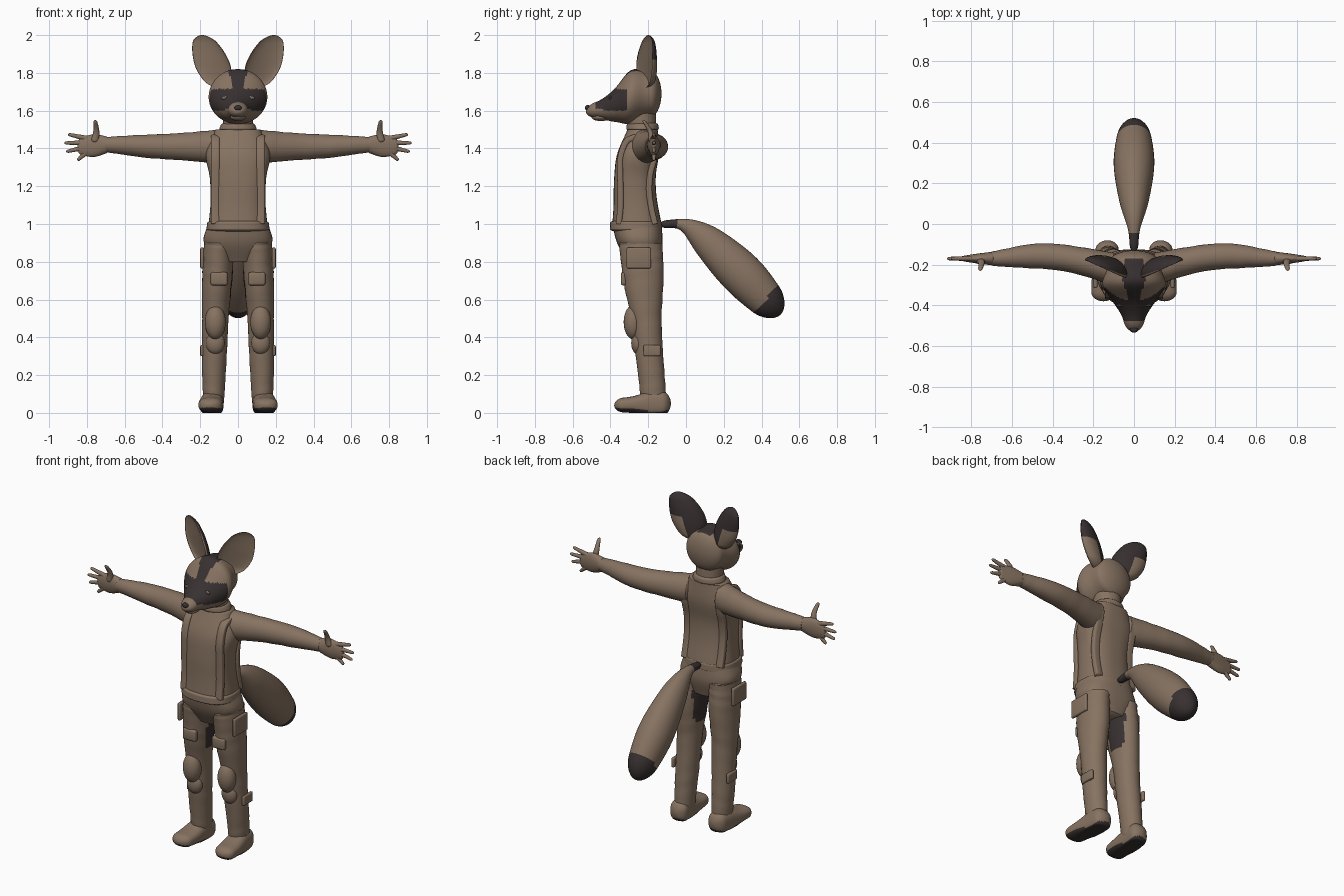
import bpy, bmesh, math
from mathutils import Vector
from mathutils.bvhtree import BVHTree

default_cube = bpy.data.objects.get("Cube")
if default_cube:
    bpy.data.objects.remove(default_cube)


def material(name, *rgb):
    made = bpy.data.materials.new(name)
    made.use_nodes = True
    made.diffuse_color = (*rgb, 1)
    made.node_tree.nodes["Principled BSDF"].inputs["Base Color"].default_value = (*rgb, 1)
    return made


BROWN = material("warm brown", .24, .17, .12)
DARK = material("dark umber", .04, .03, .03)
GREY = material("eye grey", .16, .14, .13)
ACROSS, DEPTH, UP = Vector((1, 0, 0)), Vector((0, 1, 0)), Vector((0, 0, 1))


def finish(bm, name, materials, dark_rule=None):
    bmesh.ops.recalc_face_normals(bm, faces=bm.faces[:])
    for face in bm.faces:
        face.smooth = True
        if dark_rule and dark_rule(face.calc_center_median(), face.normal):
            face.material_index = 1
    mesh = bpy.data.meshes.new(name)
    bm.to_mesh(mesh)
    bm.free()
    for made in materials:
        mesh.materials.append(made)
    part = bpy.data.objects.new(name, mesh)
    bpy.context.scene.collection.objects.link(part)
    return part


def sample(points, t):
    """Point on a smooth curve through evenly timed points."""
    points = [Vector(p) for p in points]
    points = [2 * points[0] - points[1], *points, 2 * points[-1] - points[-2]]
    place = t * (len(points) - 3)
    i = min(int(place), len(points) - 4)
    f = place - i
    a, b, c, d = points[i:i + 4]
    return b + f / 2 * (c - a + f * (2 * a - 5 * b + 4 * c - d + f * (3 * b - a - 3 * c + d)))


def power(value, exponent):
    return math.copysign(abs(value) ** exponent, value)


def loft(name, path, sizes, side=ACROSS, axis=None, mirror=1, squareness=2, rounding=0,
         hollow=None, wrinkle=0, sectors=32, steps=32, dark_rule=None):
    """Skin oval rings along a path; sizes are half width and half depth."""
    bm, rings = bmesh.new(), []
    for i in range(steps + 1):
        t = (1 - math.cos(math.pi * i / steps)) / 2
        center = sample(path, t)
        width, depth = sample(sizes, t)
        end = min(t, 1 - t)
        if end < rounding:
            shrink = math.sqrt(1 - (1 - end / rounding) ** 2)
            width, depth = width * max(shrink, .05), depth * max(shrink, .05)
        before, after = sample(path, max(t - .01, 0)), sample(path, min(t + .01, 1))
        normal = (axis or (after - before).normalized()).cross(side).normalized()
        ring = []
        for k in range(sectors):
            angle = math.tau * k / sectors
            c, s = math.cos(angle), math.sin(angle)
            if hollow and s < 0:
                s *= -hollow
            fold = 1 + wrinkle * math.sin(i + 2 * math.sin(angle + i / 2))
            point = center + fold * (side * width * power(c, 2 / squareness)
                                     + normal * depth * power(s, 2 / squareness))
            ring.append(bm.verts.new((point.x * mirror, point.y, max(point.z, 0))))
        rings.append(ring)
    for low, high in zip(rings, rings[1:]):
        for k in range(sectors):
            n = (k + 1) % sectors
            bm.faces.new((low[k], low[n], high[n], high[k]))
    bm.faces.new(rings[0])
    bm.faces.new(rings[-1])
    return finish(bm, name, (BROWN, DARK), dark_rule)


def ball(name, location, size, color=BROWN):
    bm = bmesh.new()
    bmesh.ops.create_uvsphere(bm, u_segments=24, v_segments=16, radius=1)
    bmesh.ops.scale(bm, vec=size, verts=bm.verts)
    bmesh.ops.translate(bm, vec=location, verts=bm.verts)
    return finish(bm, name, [color])


def pocket(name, location, size):
    bm = bmesh.new()
    bmesh.ops.create_cube(bm, size=1)
    bmesh.ops.scale(bm, vec=size, verts=bm.verts)
    bmesh.ops.translate(bm, vec=location, verts=bm.verts)
    bmesh.ops.bevel(bm, geom=bm.edges[:], offset=min(size) * .4, segments=3,
                    affect='EDGES', profile=.5)
    return finish(bm, name, [BROWN])


def surface(part):
    return BVHTree.FromPolygons([v.co for v in part.data.vertices],
                                [f.vertices[:] for f in part.data.polygons])


# Body
torso = loft("torso", [(0, -.26, 1), (0, -.27, 1.25), (0, -.23, 1.5)],
             [(.155, .13), (.145, .115), (.15, .11), (.17, .11), (.12, .08)],
             axis=UP, squareness=2.5, sectors=48)
loft("hips", [(0, -.26, 1), (0, -.23, .8)], [(.16, .13), (.18, .12), (.1, .08)],
     axis=UP, squareness=2.5, sectors=48)
loft("belt", [(0, -.265, .95), (0, -.265, 1.03)], [(.17, .14), (.16, .135)],
     axis=UP, squareness=2.5, sectors=48, rounding=.3)
loft("neck", [(0, -.23, 1.47), (0, -.24, 1.6)], [(.08, .075), (.08, .08)], axis=UP)
loft("collar", [(0, -.23, 1.48), (0, -.23, 1.55)], [(.11, .09), (.08, .08)],
     axis=UP, rounding=.4)


# Head with a painted eye mask, brow stripe and snout ridge
def face_paint(at, normal):
    off = abs(at.x)
    stripe = off < .03 + max(0, at.z - 1.76) / 2 and at.z > 1.7 and at.y < -.17
    eyes = -.44 < at.y < -.31 and 1.6 + max(0, .06 - off) / 2 < at.z < 1.715
    ridge = -.48 < at.y < -.4 and at.z > 1.61
    return stripe or eyes or ridge


head = loft("head", [(0, -.13, 1.69), (0, -.27, 1.68), (0, -.4, 1.62), (0, -.53, 1.595)],
            [(.11, .11), (.13, .125), (.155, .14), (.11, .09), (.06, .05), (.04, .03)],
            axis=DEPTH, rounding=.12, sectors=96, steps=80, dark_rule=face_paint)
ball("nose", (0, -.52, 1.615), (.02, .015, .015), DARK)
ball("chin", (0, -.45, 1.565), (.04, .05, .02))
head_surface = surface(head)

# Tail with a dark root and tip
loft("tail", [(0, -.14, 1), (0, .02, .98), (0, .25, .78), (0, .5, .52)],
     [(.02, .02), (.03, .03), (.075, .09), (.1, .115), (.07, .08)],
     rounding=.1, sectors=40, steps=60,
     dark_rule=lambda at, normal: at.y < -.045 or at.y - at.z > -.18)

# Paired parts
torso_surface = surface(torso)
ear_side = Vector((.9, .4, 0)).normalized()
for sign, label in ((1, "left_"), (-1, "right_")):
    eye_spot = head_surface.ray_cast(Vector((sign * .07, -1, 1.668)), DEPTH)[0]
    ball(label + "eye", eye_spot, (.018, .006, .01), GREY)

    # Cupped ears with dark backs
    loft(label + "ear", [(.1, -.22, 1.72), (.145, -.22, 1.87), (.19, -.2, 2)],
         [(.06, .05), (.1, .06), (.09, .05), (.05, .02)],
         side=ear_side, axis=UP, mirror=sign, hollow=.4, rounding=.15, steps=48,
         dark_rule=lambda at, normal: normal.y > 0 and (
             at.z > 1.87 or normal.x * sign < -.3))

    # Shoulder straps follow the chest and the back
    strap_path = []
    for facing in (1, -1):
        for step in range(6)[::facing]:
            origin = Vector((.12, -.25 - facing, 1 + step * .09))
            strap_path.append(torso_surface.ray_cast(origin, DEPTH * facing)[0])
    loft(label + "strap", strap_path, [(.023, .016), (.023, .016)],
         mirror=sign, squareness=4, steps=60)

    # Arms and hands
    loft(label + "arm", [(.1, -.22, 1.41), (.4, -.16, 1.41), (.7, -.17, 1.42)],
         [(.08, .09), (.067, .072), (.06, .06), (.035, .04)],
         side=DEPTH, axis=ACROSS, mirror=sign, wrinkle=.015)
    loft(label + "palm", [(.68, -.17, 1.42), (.85, -.17, 1.41)],
         [(.035, .04), (.025, .06), (.012, .04)],
         side=DEPTH, axis=ACROSS, mirror=sign, rounding=.1)
    for i, reach in enumerate((.9, .92, .91, .85)):
        loft(label + "finger", [(.79, -.17, 1.45 - i * .02), (reach, -.17, 1.475 - i * .046)],
             [(.014, .016), (.008, .008)], side=DEPTH, mirror=sign,
             rounding=.1, sectors=16, steps=16)
    loft(label + "thumb", [(.76, -.18, 1.43), (.75, -.19, 1.49), (.757, -.225, 1.55)],
         [(.018, .022), (.01, .01)], side=DEPTH, mirror=sign,
         rounding=.1, sectors=16, steps=16)

    # Trousers with a dark inner patch below the tail
    loft(label + "leg", [(.1, -.24, .9), (.12, -.21, .5), (.13, -.17, .05)],
         [(.08, .115), (.08, .107), (.07, .08), (.065, .072), (.055, .067)],
         axis=UP, mirror=sign, wrinkle=.015, steps=48,
         dark_rule=lambda at, normal: abs(at.x) < .055 and .6 < at.z < .82 and at.y > -.26)
    ball(label + "knee_pad", (sign * .12, -.28, .48), (.055, .05, .09))
    ball(label + "shin_pad", (sign * .12, -.255, .37), (.05, .035, .06))
    pocket(label + "thigh_pocket", (sign * .1, -.33, .71), (.09, .03, .07))
    pocket(label + "side_pocket", (sign * .19, -.25, .82), (.02, .13, .11))
    pocket(label + "calf_flap", (sign * .19, -.18, .33), (.02, .09, .06))

    # Boots with dark soles
    loft(label + "boot", [(.13, -.08, .05), (.15, -.38, .04)],
         [(.055, .06), (.06, .07), (.065, .045), (.06, .035)],
         axis=DEPTH, mirror=sign, squareness=2.5, rounding=.15,
         dark_rule=lambda at, normal: normal.z < -.4 and at.z < .05)
